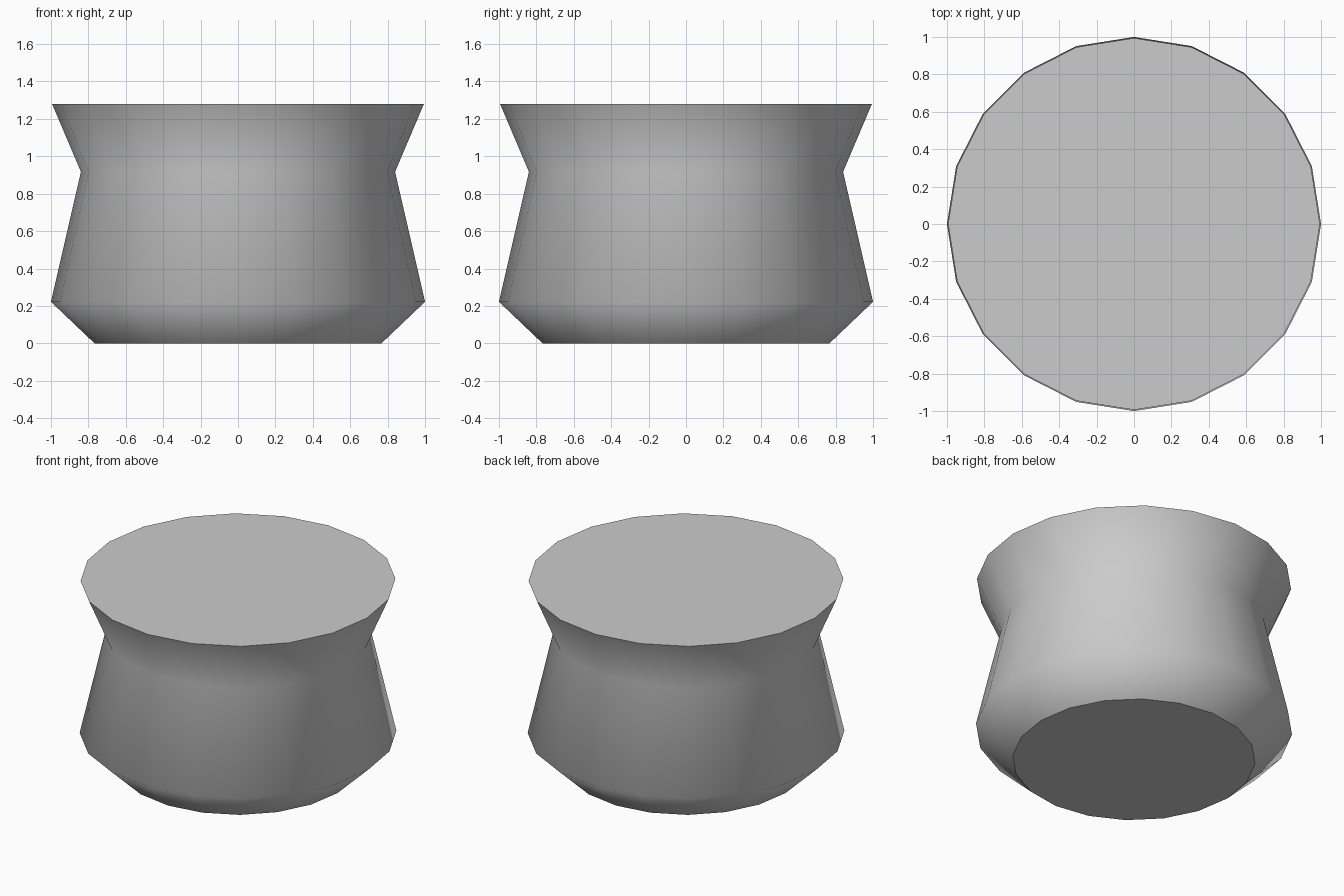
import bpy, bmesh
from math import cos, sin, tau

if "Cube" in bpy.data.objects:
    bpy.data.objects.remove(bpy.data.objects["Cube"])

SIDES = 20
# Radius and height of each ring, bottom to top
PROFILE = [(0.767, 0.0), (1.0, 0.222), (0.84, 0.917), (0.994, 1.28)]

bm = bmesh.new()
rings = [[bm.verts.new((r * cos(tau * i / SIDES), r * sin(tau * i / SIDES), z))
          for i in range(SIDES)] for r, z in PROFILE]

# Smooth side walls
for low, high in zip(rings, rings[1:]):
    for i in range(SIDES):
        j = (i + 1) % SIDES
        bm.faces.new((low[i], low[j], high[j], high[i])).smooth = True

# Flat base and lid with crisp rims
for cap in (bm.faces.new(rings[0][::-1]), bm.faces.new(rings[-1])):
    cap.smooth = False
    for edge in cap.edges:
        edge.smooth = False

mesh = bpy.data.meshes.new("pot_body")
bm.to_mesh(mesh)
bm.free()
bpy.context.collection.objects.link(bpy.data.objects.new("pot_body", mesh))
